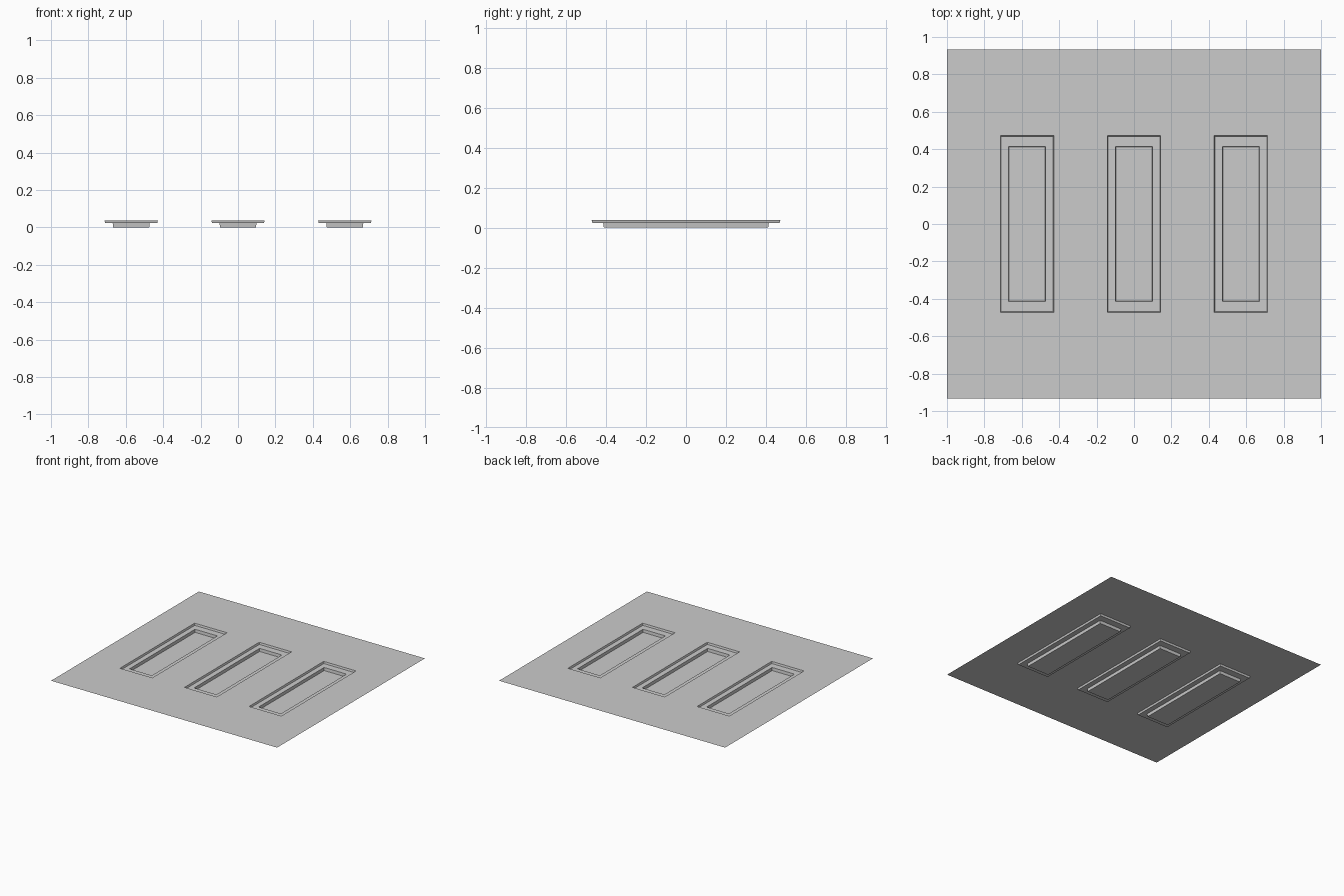
import bpy

if "Cube" in bpy.data.objects:
    bpy.data.objects.remove(bpy.data.objects["Cube"])

TOP = 0.038
HALF_X, HALF_Y = 1.0, 0.934
CENTRES = (-0.571, 0.0, 0.571)
# Pocket rings from rim to floor: half width, half length, height
RINGS = [(0.143, 0.472, TOP), (0.139, 0.468, 0.023),
         (0.099, 0.414, 0.023), (0.096, 0.411, 0.0)]

verts, faces, index = [], [], {}


def v(x, y, z):
    key = (round(x, 4), round(y, 4), round(z, 4))
    if key not in index:
        index[key] = len(verts)
        verts.append(key)
    return index[key]


def ring(cx, hx, hy, z):
    return [v(cx - hx, -hy, z), v(cx + hx, -hy, z),
            v(cx + hx, hy, z), v(cx - hx, hy, z)]


# Flat thin sheet with an opening for each pocket
rim_x, rim_y, _ = RINGS[0]
xs = [-HALF_X] + [c + s * rim_x for c in CENTRES for s in (-1, 1)] + [HALF_X]
ys = [-HALF_Y, -rim_y, rim_y, HALF_Y]
for i in range(len(xs) - 1):
    for j in range(3):
        if j == 1 and i % 2 == 1:
            continue
        faces.append([v(xs[i], ys[j], TOP), v(xs[i + 1], ys[j], TOP),
                      v(xs[i + 1], ys[j + 1], TOP), v(xs[i], ys[j + 1], TOP)])

# Stepped pockets: wall, ledge, inner wall and floor
for c in CENTRES:
    loops = [ring(c, *r) for r in RINGS]
    for a, b in zip(loops, loops[1:]):
        for k in range(4):
            n = (k + 1) % 4
            faces.append([a[k], a[n], b[n], b[k]])
    faces.append(loops[-1])

mesh = bpy.data.meshes.new("recessed_panel")
mesh.from_pydata(verts, [], faces)
mesh.update()
panel = bpy.data.objects.new("recessed_panel", mesh)
bpy.context.collection.objects.link(panel)
